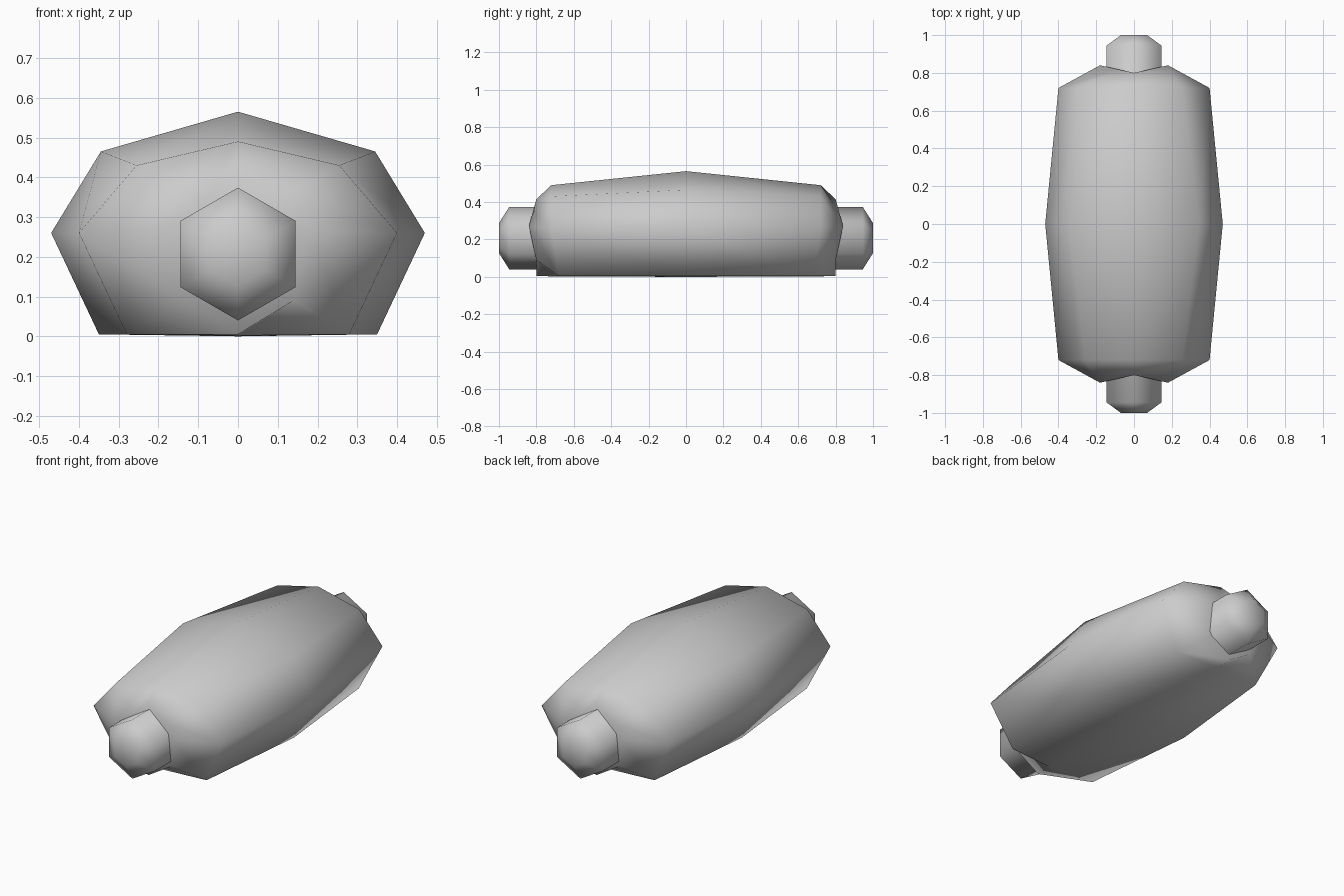
import bpy, bmesh
from math import sin, cos, pi

cube = bpy.data.objects.get("Cube")
if cube:
    bpy.data.objects.remove(cube)

# One plain grey for everything
grey = bpy.data.materials.new("plain grey")
grey.use_nodes = True
grey.diffuse_color = (0.6, 0.6, 0.6, 1)
grey.node_tree.nodes["Principled BSDF"].inputs["Base Color"].default_value = (0.6, 0.6, 0.6, 1)


def loft(name, rings, tip_depth):
    """Skin a row of matching closed rings and close both ends with a fan."""
    bm = bmesh.new()
    rows = [[bm.verts.new(p) for p in ring] for ring in rings]
    count = len(rows[0])
    for a, b in zip(rows, rows[1:]):
        for i in range(count):
            j = (i + 1) % count
            bm.faces.new((a[i], a[j], b[j], b[i]))
    for row, side in ((rows[0], -1), (rows[-1], 1)):
        mid = sum((v.co for v in row), row[0].co * 0) / count
        mid.y = side * tip_depth
        tip = bm.verts.new(mid)
        for i in range(count):
            bm.faces.new((row[i], row[(i + 1) % count], tip))
    bmesh.ops.recalc_face_normals(bm, faces=bm.faces)
    mesh = bpy.data.meshes.new(name)
    bm.to_mesh(mesh)
    bm.free()
    mesh.materials.append(grey)
    mesh.shade_smooth()
    obj = bpy.data.objects.new(name, mesh)
    bpy.context.collection.objects.link(obj)
    return obj


def bun_ring(half, side):
    """Mirror a half section (top to bottom) across x and place it on one side."""
    pts = half + [(-x, y, z) for x, y, z in half[-2:0:-1]]
    return [(x, y * side, z) for x, y, z in pts]


# Half sections of the bun: middle, shoulder and the lip around the sausage
middle = [(0, 0, 0.565), (0.345, 0, 0.465), (0.47, 0, 0.26), (0.35, 0, 0.005), (0, 0, 0)]
shoulder = [(0, 0.72, 0.49), (0.255, 0.72, 0.43), (0.40, 0.72, 0.26),
            (0.28, 0.68, 0.005), (0, 0.70, 0.002)]
lip = [(0, 0.80, 0.415), (0.09, 0.82, 0.343), (0.18, 0.84, 0.27),
       (0.14, 0.80, 0.09), (0, 0.80, 0.005)]
loft("bun", [bun_ring(lip, -1), bun_ring(shoulder, -1), bun_ring(middle, 1),
             bun_ring(shoulder, 1), bun_ring(lip, 1)], 0.76)


# Six-sided sausage with bevelled ends
def hexagon(y, r):
    return [(r * sin(i * pi / 3), y, 0.207 + r * cos(i * pi / 3)) for i in range(6)]


loft("sausage", [hexagon(-1, 0.08), hexagon(-0.945, 0.167),
                 hexagon(0.945, 0.167), hexagon(1, 0.08)], 1.0)
